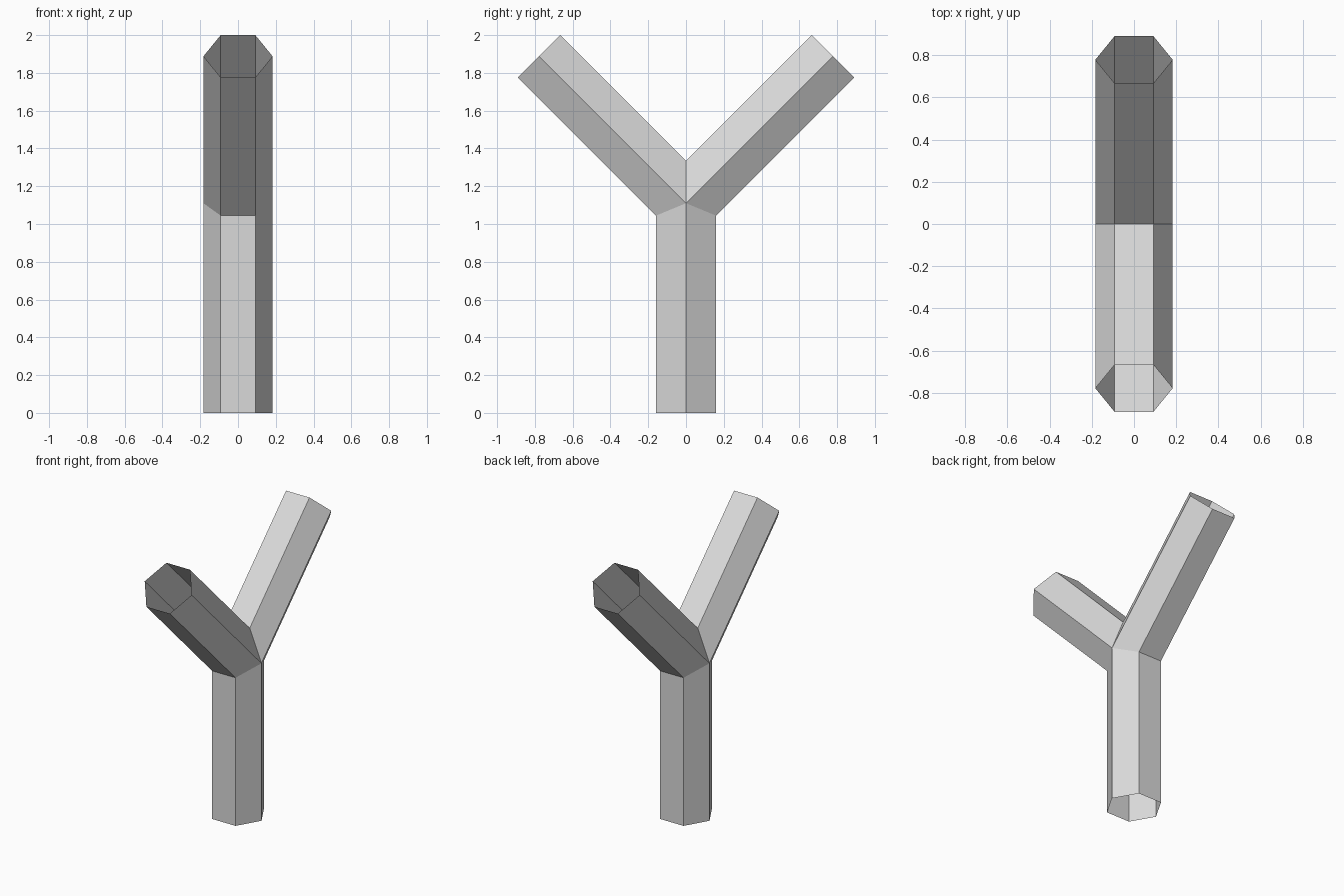
import bpy, bmesh, math
from mathutils import Vector

old = bpy.data.objects.get("Cube")
if old:
    bpy.data.objects.remove(old, do_unlink=True)

RADIUS = 0.183
JOINT_Z = 1.11
ARM_REACH = 0.778
HALF = math.pi / 4

# Flat grey material
grey = bpy.data.materials.new("light_grey")
grey.use_nodes = True
colour = (0.7, 0.7, 0.7, 1)
grey.diffuse_color = colour
grey.node_tree.nodes["Principled BSDF"].inputs["Base Color"].default_value = colour

# Hexagon profile: x across the pipe, s towards its upper or front side
profile = [(RADIUS * math.cos(a), RADIUS * math.sin(a))
           for a in (math.radians(60 * i) for i in range(6))]

bm = bmesh.new()


def tube(start, end):
    """Open tube of flat sides between two hexagon rings."""
    a = [bm.verts.new(p) for p in start]
    b = [bm.verts.new(p) for p in end]
    for i in range(6):
        j = (i + 1) % 6
        bm.faces.new((a[i], a[j], b[j], b[i]))


# Upright post, its top mitred where the arms leave
tube([Vector((x, s, 0)) for x, s in profile],
     [Vector((x, s, JOINT_Z - abs(s) * math.tan(HALF / 2))) for x, s in profile])

# Two arms at 45 degrees, mitred against the post below and each other above
for side in (-1, 1):
    start, end = [], []
    for x, s in profile:
        if s > 0.01:
            start.append(Vector((x, 0, JOINT_Z + s / math.cos(HALF))))
        else:
            start.append(Vector((x, -side * s, JOINT_Z + s * math.tan(HALF / 2))))
        offset = s * math.sin(HALF)
        end.append(Vector((x, side * (ARM_REACH - offset), JOINT_Z + ARM_REACH + offset)))
    tube(start, end)

# Weld the shared mitre edges and turn the sides outward
bmesh.ops.remove_doubles(bm, verts=bm.verts[:], dist=0.001)
bmesh.ops.recalc_face_normals(bm, faces=bm.faces[:])
mesh = bpy.data.meshes.new("forked_pipe")
bm.to_mesh(mesh)
bm.free()
mesh.materials.append(grey)
pipe = bpy.data.objects.new("forked_pipe", mesh)
bpy.context.collection.objects.link(pipe)
